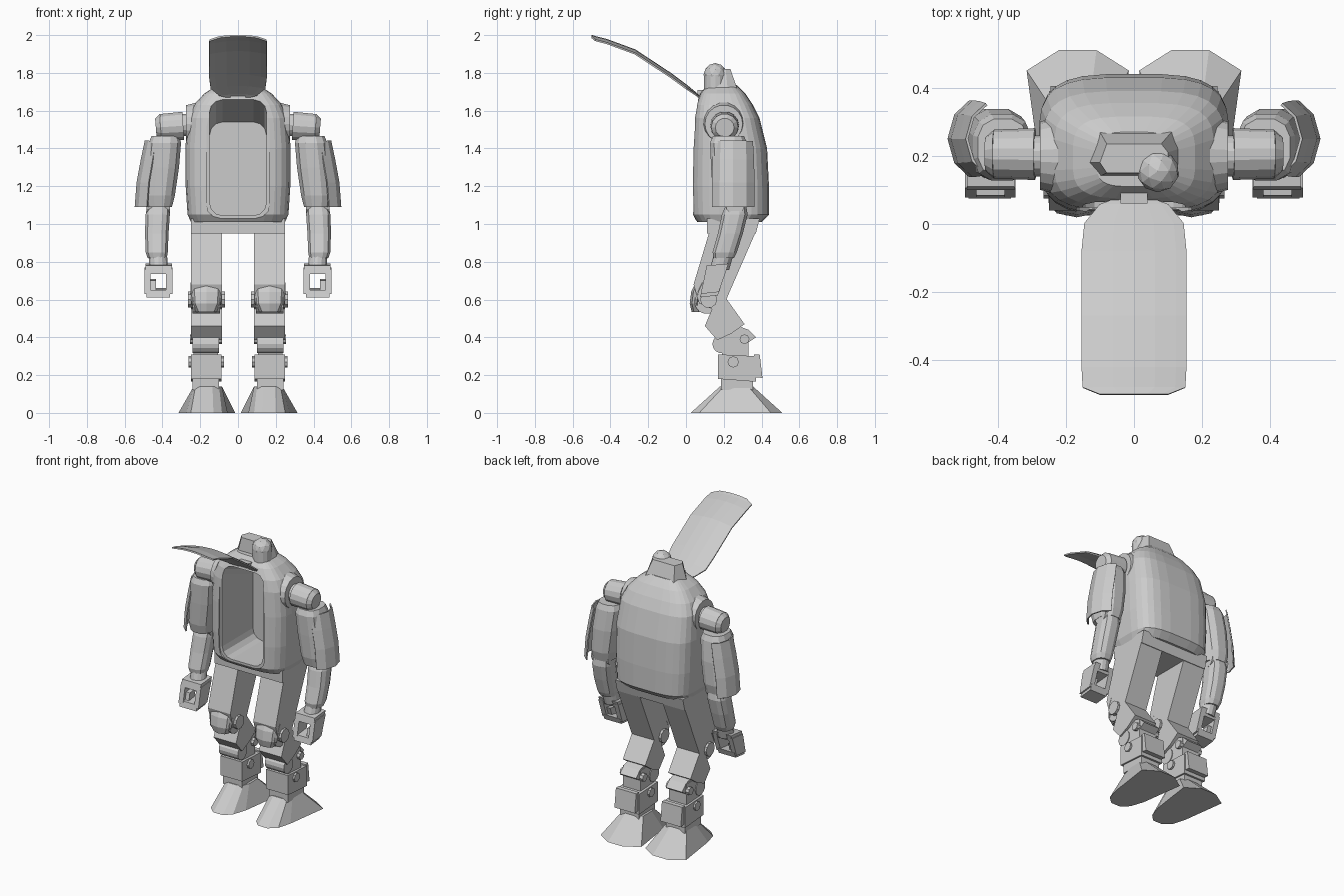
import bpy, bmesh
from math import cos, sin, pi, radians
from mathutils import Vector

if "Cube" in bpy.data.objects:
    bpy.data.objects.remove(bpy.data.objects["Cube"])

grey = bpy.data.materials.new("plain grey")
grey.use_nodes = True
grey.diffuse_color = (0.6, 0.6, 0.6, 1)
grey.node_tree.nodes["Principled BSDF"].inputs["Base Color"].default_value = (0.6, 0.6, 0.6, 1)


def finish(name, bm):
    bmesh.ops.recalc_face_normals(bm, faces=bm.faces)
    mesh = bpy.data.meshes.new(name)
    bm.to_mesh(mesh)
    bm.free()
    mesh.materials.append(grey)
    ob = bpy.data.objects.new(name, mesh)
    bpy.context.collection.objects.link(ob)
    return ob


def loft(name, rings, caps=True, closed=True):
    """Skin a list of point rings."""
    bm = bmesh.new()
    rows = [[bm.verts.new(p) for p in ring] for ring in rings]
    n = len(rows[0])
    for a, b in zip(rows, rows[1:]):
        for i in range(n if closed else n - 1):
            j = (i + 1) % n
            bm.faces.new((a[i], a[j], b[j], b[i]))
    if caps:
        bm.faces.new(rows[0])
        bm.faces.new(rows[-1])
    return finish(name, bm)


def plate(name, rows, thickness):
    ob = loft(name, rows, caps=False, closed=False)
    mod = ob.modifiers.new("thickness", "SOLIDIFY")
    mod.thickness = thickness
    mod.offset = 0
    return ob


def prism(name, yz, x0, x1):
    return loft(name, [[(x, y, z) for y, z in yz] for x in (x0, x1)])


def box(name, x0, x1, y0, y1, z0, z1):
    return prism(name, [(y0, z0), (y1, z0), (y1, z1), (y0, z1)], x0, x1)


def rod(name, start, end, r0, r1=None, sides=14):
    start, end = Vector(start), Vector(end)
    turn = (end - start).to_track_quat("Z", "Y")
    rings = []
    for c, r in ((start, r0), (end, r1 or r0)):
        rings.append([c + turn @ Vector((r * cos(2 * pi * i / sides), r * sin(2 * pi * i / sides), 0))
                      for i in range(sides)])
    return loft(name, rings)


def oval(x, y, z, rx, ry, sides=12, power=2):
    """Horizontal superellipse ring."""
    pts = []
    for i in range(sides):
        a = 2 * pi * (i + 0.5) / sides
        c, s = cos(a), sin(a)
        pts.append((x + rx * abs(c) ** (2 / power) * (1 if c > 0 else -1),
                    y + ry * abs(s) ** (2 / power) * (1 if s > 0 else -1), z))
    return pts


# Torso shell: height, front, back, half width
levels = [(1.01, .06, .40, .25), (1.05, .03, .44, .268), (1.2, .025, .44, .278),
          (1.4, .03, .43, .28), (1.56, .04, .39, .267), (1.63, .052, .355, .235),
          (1.69, .075, .315, .18), (1.735, .11, .27, .11)]
torso = loft("torso_shell", [oval(0, (f + b) / 2, z, w, (b - f) / 2, 28, 3.6) for z, f, b, w in levels])


# Open chest cavity with a shallow stepped rim
def arch(half, bottom, top, y):
    r = half * .45
    pts = []
    for cx, cz, start in ((half - r, top - r, 0), (r - half, top - r, 90),
                          (r - half, bottom + r, 180), (half - r, bottom + r, 270)):
        for k in range(4):
            a = radians(start + 30 * k)
            pts.append((cx + r * cos(a), y, cz + r * sin(a)))
    return pts


for half, bottom, top, depth, back_top in ((.168, 1.03, 1.685, .047, 1.685), (.15, 1.045, 1.665, .37, 1.54)):
    cutter = loft("cavity_cutter", [arch(half, bottom, top, -.1), arch(half, bottom, top, .047),
                                    arch(half, bottom, back_top, depth + .001)])
    cutter.hide_render = True
    cut = torso.modifiers.new("cavity", "BOOLEAN")
    cut.operation = "DIFFERENCE"
    cut.solver = "EXACT"
    cut.object = cutter
    bpy.context.view_layer.objects.active = torso
    bpy.ops.object.modifier_apply(modifier=cut.name)
    bpy.data.objects.remove(cutter)

# Raised hatch, bowed across its width
hatch_path = [(.07, 1.675, .06), (.055, 1.69, .1), (.0, 1.735, .145), (-.08, 1.795, .153),
              (-.27, 1.92, .153), (-.42, 1.975, .153), (-.48, 1.99, .15), (-.5, 1.997, .1)]
plate("hatch", [[(w * t, y, z - .018 * (w * t / .153) ** 2) for t in (-1, -.8, -.4, 0, .4, .8, 1)]
                for y, z, w in hatch_path], .009)
box("hatch_hinge", -.04, .04, .06, .13, 1.67, 1.71)

# Head block and sensor dome
loft("head_block", [[(-.13, .18, 1.72), (-.1, .27, 1.72), (.11, .27, 1.72), (.13, .22, 1.72),
                     (.13, .14, 1.72), (-.1, .14, 1.72)],
                    [(-.1, .18, 1.82), (-.08, .235, 1.82), (.08, .235, 1.82), (.1, .21, 1.82),
                     (.1, .15, 1.82), (-.08, .15, 1.82)]])
rod("sensor_neck", (.07, .155, 1.7), (.07, .155, 1.79), .06)
bm = bmesh.new()
bmesh.ops.create_icosphere(bm, subdivisions=2, radius=.062)
bmesh.ops.translate(bm, verts=bm.verts, vec=(.07, .155, 1.79))
finish("sensor_dome", bm)

# Pelvis
prism("pelvis", [(.11, .95), (.37, .95), (.39, 1.03), (.11, 1.03)], -.25, .25)

for side, s in (("left", 1), ("right", -1)):
    def part(word):
        return side + "_" + word

    def P(points):
        return [(s * x, y, z) for x, y, z in points]

    # Shoulder
    rod(part("shoulder_collar"), (s * .22, .2, 1.53), (s * .275, .2, 1.53), .115, .1, 18)
    rod(part("shoulder_hub"), (s * .27, .2, 1.525), (s * .31, .2, 1.525), .06)
    rod(part("shoulder"), (s * .29, .205, 1.52), (s * .41, .205, 1.512), .076, .072)
    rod(part("shoulder_cap"), (s * .41, .205, 1.512), (s * .435, .205, 1.51), .072, .05)

    # Upper arm with flared outer guard
    loft(part("upper_arm"), [P(oval(x, y, z, rx, ry, 12, 2.6)) for x, y, z, rx, ry in (
        (.385, .225, 1.465, .075, .085), (.387, .225, 1.43, .088, .1), (.4, .235, 1.3, .09, .105),
        (.415, .24, 1.15, .083, .1), (.418, .24, 1.09, .07, .085))])
    guard = []
    for x, z, r in ((.39, 1.44, .1), (.405, 1.34, .106), (.425, 1.22, .108), (.435, 1.09, .108)):
        guard.append(P([(x + r * cos(radians(a)), .25 + r * 1.12 * sin(radians(a)), z)
                        for a in (-65, -35, 0, 35, 65)]))
    plate(part("arm_guard"), guard, .008)

    # Elbow, forearm and wrist
    rod(part("elbow"), (s * .36, .26, 1.1), (s * .485, .26, 1.1), .05)
    loft(part("forearm"), [P(oval(x, y, z, rx, ry, 12, 2.6)) for x, y, z, rx, ry in (
        (.42, .265, 1.1, .06, .055), (.425, .258, 1.05, .066, .07), (.43, .235, .95, .064, .068),
        (.43, .205, .85, .06, .066), (.428, .2, .82, .052, .055))])
    rod(part("wrist"), (s * .425, .2, .84), (s * .42, .18, .77), .05)

    # Gripping hand, sheared slabs around an open middle
    def slab(name, x0, x1, z0, z1, inset=0):
        lean = [(.11 + (z - .79) * .2, .225 + (z - .79) * .32, z) for z in (z0, z1)]
        (f0, b0, _), (f1, b1, _) = lean
        prism(part(name), [(f0 + inset, z0), (b0 - inset, z0 + .01), (b1 - inset, z1), (f1 + inset, z1 - .01)],
              s * x0, s * x1)

    slab("palm", .35, .49, .735, .79)
    slab("hand_inner", .348, .38, .63, .77)
    slab("hand_outer", .462, .495, .63, .77)
    slab("fingers", .36, .485, .612, .66)
    slab("thumb", .435, .465, .65, .71, .02)

    # Thigh and knee
    prism(part("thigh"), [(.13, .98), (.04, .68), (.07, .58), (.16, .54), (.2, .57), (.37, .96)],
          s * .085, s * .25)
    rod(part("knee_hub"), (s * .095, .11, .59), (s * .24, .11, .59), .066)
    for x0, x1 in ((.07, .095), (.24, .265)):
        rod(part("knee_bracket"), (s * x0, .12, .6), (s * x1, .12, .6), .045, sides=10)
    knee = [(.055, .69, .08), (.032, .64, .08), (.024, .58, .075), (.035, .535, .05)]
    plate(part("knee_guard"), [P([(.168 + w * t, y + .035 * t ** 4, z) for t in (-1, -.75, 0, .75, 1)])
                               for y, z, w in knee], .009)

    # Shin, lower joint and rear piston
    prism(part("upper_shin"), [(.15, .58), (.1, .46), (.165, .385), (.24, .42), (.31, .47), (.21, .61)],
          s * .085, s * .25)
    box(part("lower_shin"), s * .105, s * .235, .19, .33, .29, .44)
    rod(part("shin_pivot"), (s * .1, .19, .365), (s * .24, .19, .365), .05)
    prism(part("calf_link"), [(.2, .43), (.31, .36), (.37, .4), (.33, .44), (.25, .47)], s * .11, s * .23)
    rod(part("calf_bolt"), (s * .085, .31, .39), (s * .255, .31, .39), .026, sides=8)

    # Ankle block with rear flange
    prism(part("ankle_block"), [(.17, .18), (.37, .165), (.37, .3), (.17, .31)], s * .088, s * .25)
    prism(part("ankle_flange"), [(.36, .19), (.405, .185), (.39, .31), (.36, .31)], s * .095, s * .245)
    for x0, x1 in ((.075, .09), (.248, .262)):
        rod(part("ankle_bolt"), (s * x0, .25, .27), (s * x1, .25, .27), .03, sides=8)
    box(part("ankle"), s * .1, s * .24, .185, .355, .12, .185)

    # Faceted foot
    sole = [(.11, .51), (.22, .51), (.315, .45), (.275, .16), (.25, .07), (.2, .025),
            (.13, .025), (.085, .07), (.055, .16), (.015, .45)]
    top = [(.13, .355), (.2, .355), (.235, .33), (.235, .24), (.225, .2), (.195, .18),
           (.135, .18), (.1, .2), (.085, .24), (.085, .33)]
    loft(part("foot"), [[(s * x, y, z) for x, y in ring] for ring, z in ((sole, 0), (top, .14))])
